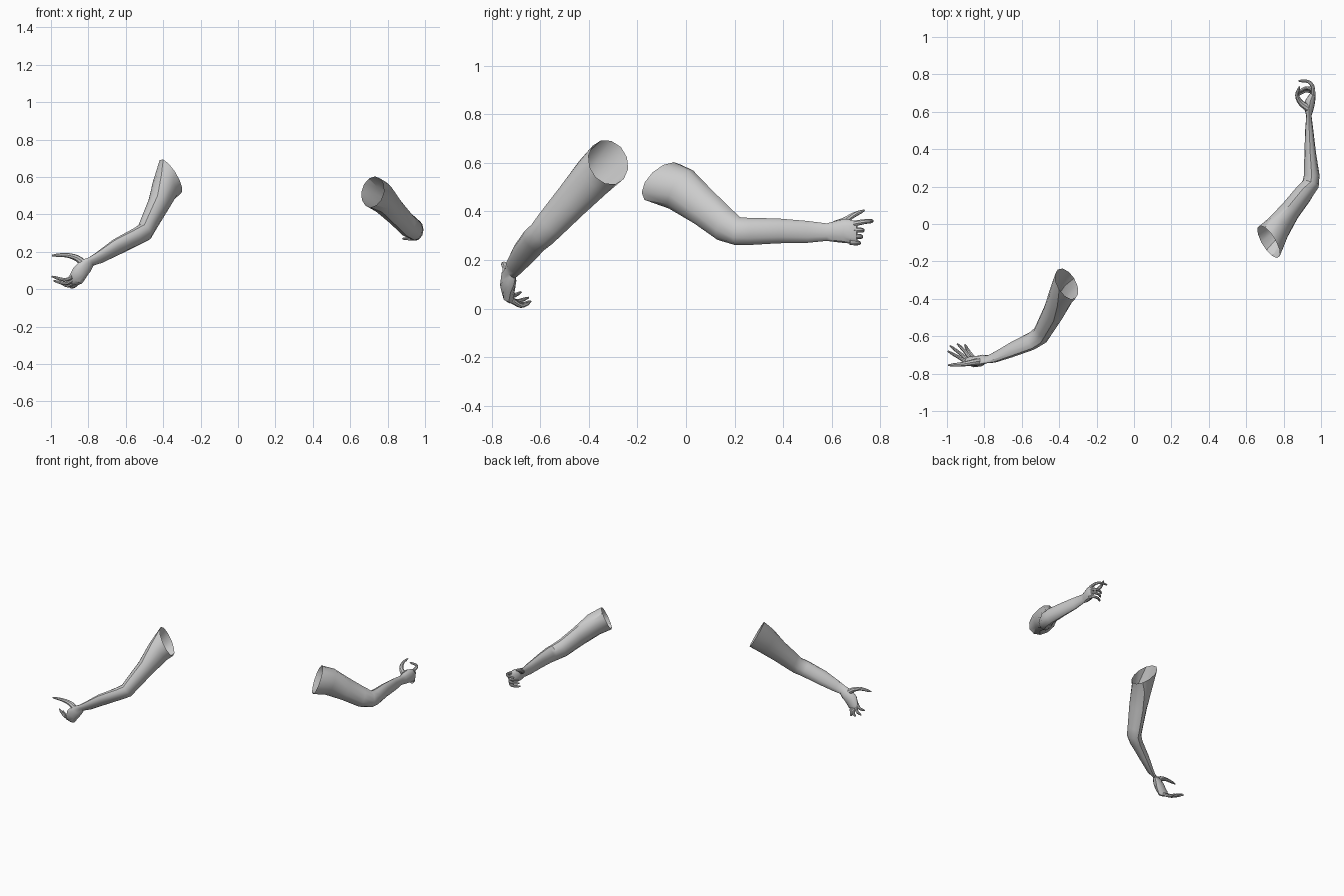
import bpy, bmesh, math
from mathutils import Vector as V

if "Cube" in bpy.data.objects:
    bpy.data.objects.remove(bpy.data.objects["Cube"])


def loft(bm, rings, cap_start=False, cap_end=True):
    loops = [[bm.verts.new(p) for p in ring] for ring in rings]
    n = len(loops[0])
    for r, s in zip(loops, loops[1:]):
        for i in range(n):
            j = (i + 1) % n
            bm.faces.new((r[i], r[j], s[j], s[i]))
    if cap_start:
        bm.faces.new(loops[0][::-1])
    if cap_end:
        bm.faces.new(loops[-1])


def oval(c, a, b, n):
    return [c + a * math.cos(2 * math.pi * i / n) + b * math.sin(2 * math.pi * i / n)
            for i in range(n)]


def tangent(pts, i):
    return (pts[min(i + 1, len(pts) - 1)] - pts[max(i - 1, 0)]).normalized()


def finish(bm, name):
    bmesh.ops.recalc_face_normals(bm, faces=bm.faces)
    me = bpy.data.meshes.new(name)
    bm.to_mesh(me)
    bm.free()
    ob = bpy.data.objects.new(name, me)
    bpy.context.collection.objects.link(ob)
    bpy.ops.object.select_all(action='DESELECT')
    ob.select_set(True)
    bpy.context.view_layer.objects.active = ob
    bpy.ops.object.shade_smooth_by_angle(angle=math.radians(35))


def arm(name, rim, rows):
    # open sleeve-like shoulder end, lofted down to the knuckles
    cs = [V(rim[0])] + [V(r[0]) for r in rows]
    rings = [oval(cs[0], V(rim[1]), V(rim[2]), 12)]
    for i, (c, a, narrow) in enumerate(rows, 1):
        b = tangent(cs, i).cross(V(a)).normalized() * narrow
        rings.append(oval(cs[i], V(a), b, 12))
    bm = bmesh.new()
    loft(bm, rings)
    finish(bm, name)


def digit(name, pts, r0, r1):
    # tapering finger along a smoothed path
    p = [V(q) for q in pts]
    ext = [2 * p[0] - p[1]] + p + [2 * p[-1] - p[-2]]
    path = []
    for k in range(1, len(ext) - 2):
        a, b, c, d = ext[k - 1:k + 3]
        for s in range(3):
            t = s / 3
            path.append(0.5 * (2 * b + (c - a) * t + (2 * a - 5 * b + 4 * c - d) * t * t
                               + (3 * b - a - 3 * c + d) * t ** 3))
    path.append(p[-1])
    rings = []
    for i, c in enumerate(path):
        d = tangent(path, i)
        u = d.cross(V((0.15, 0.1, 1))).normalized()
        f = i / (len(path) - 1)
        r = (r0 + (r1 - r0) * f) * (0.6 if f == 1 else 1)
        rings.append(oval(c, u * r, d.cross(u) * r, 8))
    bm = bmesh.new()
    loft(bm, rings, cap_start=True)
    finish(bm, name)


# arm reaching down and sideways
arm("lowered_arm",
    ((-.36, -.32, .603), (.04, .03, -.09), (.048, -.077, -.02)),
    [((-.39, -.385, .54), (.02, .055, -.068), .068),
     ((-.43, -.47, .445), (0, .05, -.055), .056),
     ((-.48, -.56, .345), (0, .045, -.045), .047),
     ((-.50, -.595, .305), (0, .042, -.04), .046),
     ((-.545, -.625, .28), (0, .04, -.04), .040),
     ((-.65, -.67, .225), (.01, .036, -.036), .033),
     ((-.74, -.71, .17), (.01, .027, -.027), .022),
     ((-.785, -.723, .148), (.01, .02, -.022), .012),
     ((-.815, -.73, .125), (.025, .02, -.03), .028),
     ((-.845, -.735, .09), (.036, .012, -.024), .030),
     ((-.868, -.73, .05), (.034, 0, -.02), .024),
     ((-.88, -.722, .035), (.025, 0, -.013), .012)])
digit("lowered_thumb", [(-.82, -.735, .13), (-.86, -.74, .165),
                        (-.92, -.75, .182), (-.995, -.755, .18)], .022, .007)
for nm, k, m, t in (("index", (-.885, -.745, .065), (-.925, -.72, .05), (-.995, -.68, .068)),
                    ("middle", (-.88, -.735, .05), (-.92, -.70, .03), (-.985, -.65, .045)),
                    ("ring", (-.87, -.725, .04), (-.905, -.68, .018), (-.945, -.64, .03)),
                    ("little", (-.86, -.715, .032), (-.885, -.68, .012), (-.905, -.645, .022))):
    digit("lowered_" + nm + "_finger", [k, m, t], .012, .007)

# arm bent back, forearm level
arm("level_arm",
    ((.72, -.095, .52), (-.012, -.045, -.083), (-.06, .075, 0)),
    [((.77, -.02, .49), (0, -.05, -.078), .068),
     ((.835, .07, .42), (0, -.035, -.07), .054),
     ((.905, .16, .345), (0, -.03, -.062), .050),
     ((.945, .215, .318), (0, -.01, -.057), .046),
     ((.95, .26, .318), (0, 0, -.056), .042),
     ((.942, .38, .32), (0, 0, -.051), .031),
     ((.937, .50, .316), (0, 0, -.045), .022),
     ((.935, .58, .315), (0, 0, -.036), .014),
     ((.935, .61, .317), (0, 0, -.042), .024),
     ((.942, .655, .32), (0, 0, -.05), .027),
     ((.955, .69, .315), (0, 0, -.048), .017),
     ((.96, .705, .312), (0, 0, -.038), .008)])
digit("level_thumb", [(.93, .62, .345), (.89, .65, .36),
                      (.872, .69, .385), (.885, .735, .405)], .02, .006)
digit("level_index_finger", [(.958, .69, .35), (.955, .735, .358),
                             (.93, .762, .36), (.88, .765, .362)], .012, .007)
for nm, z, dy in (("middle", .325, 0), ("ring", .299, -.006), ("little", .273, -.015)):
    digit("level_" + nm + "_finger", [(.958, .69 + dy, z), (.95, .72 + dy, z - .002),
                                      (.915, .726 + dy, z - .003), (.88, .705 + dy, z - .003)],
          .012, .007)
